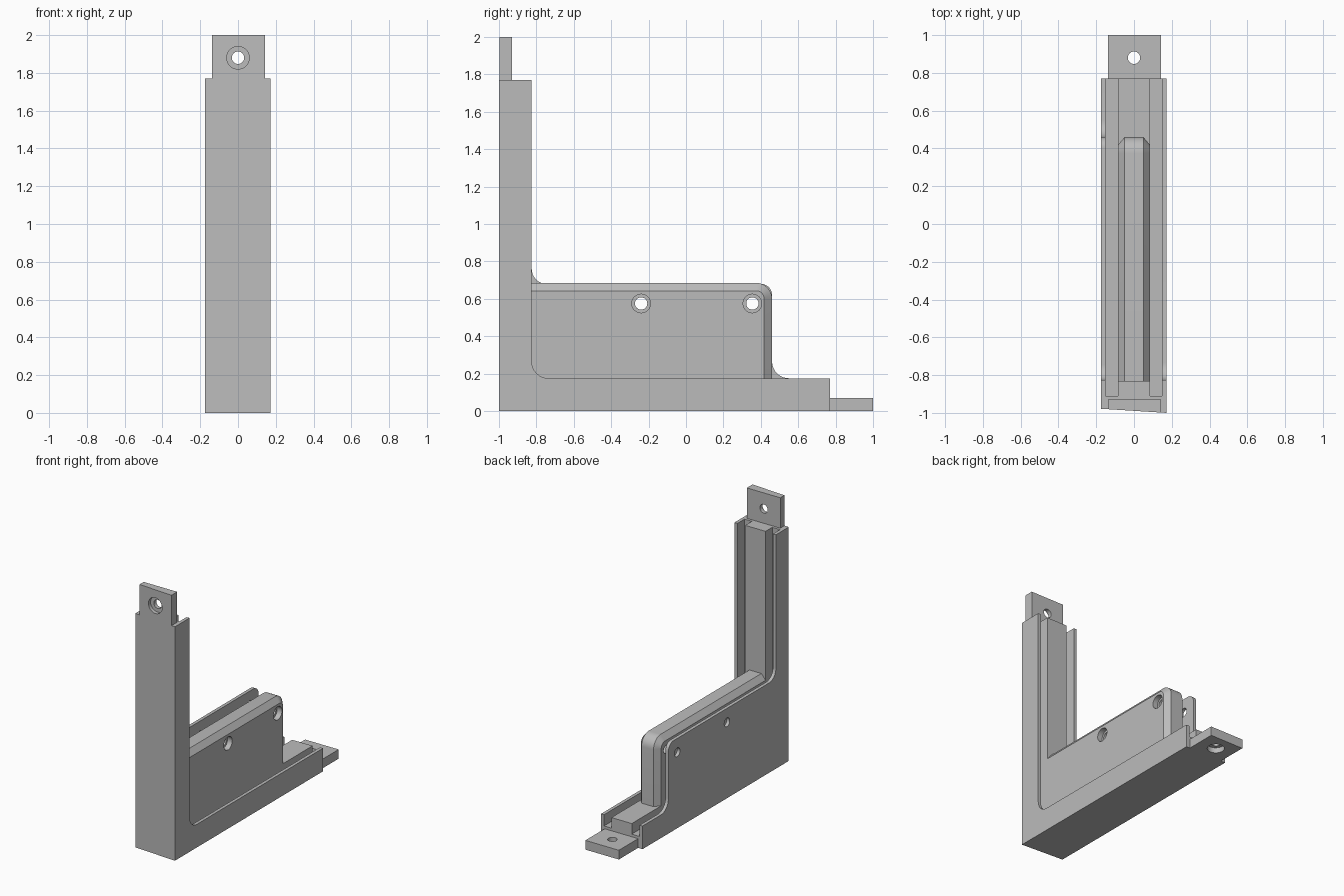
import bpy, bmesh, math
from mathutils import Vector, Matrix

cube = bpy.data.objects.get("Cube")
if cube:
    bpy.data.objects.remove(cube, do_unlink=True)

grey = bpy.data.materials.new("plain grey")
grey.use_nodes = True
COLOUR = (0.5, 0.5, 0.5, 1)
grey.diffuse_color = COLOUR
grey.node_tree.nodes["Principled BSDF"].inputs["Base Color"].default_value = COLOUR

LEFT, RIGHT = -0.175, 0.172      # outer sides
WALL = 0.025                     # side wall thickness
LEG, END = 0.175, 1.77           # leg depth and leg length
FLOOR = 0.09                     # back plate thickness


def rounded(corners, steps=8):
    """Outline from (y, z, radius) corners, with right-angle corners filleted."""
    out = []
    for i, (y, z, r) in enumerate(corners):
        p = Vector((y, z))
        if r == 0:
            out.append(p)
            continue
        d1 = (Vector(corners[i - 1][:2]) - p).normalized()
        d2 = (Vector(corners[(i + 1) % len(corners)][:2]) - p).normalized()
        c = p + r * (d1 + d2)
        for k in range(steps + 1):
            t = math.pi / 2 * k / steps
            out.append(c - r * (d2 * math.cos(t) + d1 * math.sin(t)))
    return out


def loft(name, sections):
    """Solid through (x, outline) sections along x."""
    bm = bmesh.new()
    rings = [[bm.verts.new((x, p.x, p.y)) for p in outline] for x, outline in sections]
    for a, b in zip(rings, rings[1:]):
        for i in range(len(a)):
            j = (i + 1) % len(a)
            bm.faces.new((a[i], a[j], b[j], b[i]))
    bm.faces.new(rings[0])
    bm.faces.new(rings[-1][::-1])
    # The front tapers back slightly towards the right-hand side
    for v in bm.verts:
        if v.co.y < -0.99:
            v.co.y = -1 + 0.022 * (RIGHT - v.co.x) / (RIGHT - LEFT)
    bmesh.ops.recalc_face_normals(bm, faces=bm.faces)
    mesh = bpy.data.meshes.new(name)
    bm.to_mesh(mesh)
    bm.free()
    mesh.materials.append(grey)
    obj = bpy.data.objects.new(name, mesh)
    bpy.context.collection.objects.link(obj)
    return obj


def prism(name, x0, x1, corners):
    outline = rounded(corners)
    return loft(name, [(x0, outline), (x1, outline)])


def drill(obj, centre, axis, radius, depth):
    """Cut a round hole of the given depth, centred on a point."""
    bm = bmesh.new()
    turn = Vector((0, 0, 1)).rotation_difference(Vector(axis)).to_matrix().to_4x4()
    bmesh.ops.create_cone(bm, cap_ends=True, segments=24, radius1=radius, radius2=radius,
                          depth=depth, matrix=Matrix.Translation(centre) @ turn)
    mesh = bpy.data.meshes.new("cutter")
    bm.to_mesh(mesh)
    bm.free()
    cutter = bpy.data.objects.new("cutter", mesh)
    cutter.hide_render = True
    bpy.context.collection.objects.link(cutter)
    mod = obj.modifiers.new("hole", 'BOOLEAN')
    mod.operation, mod.solver, mod.object = 'DIFFERENCE', 'EXACT', cutter
    evaluated = obj.evaluated_get(bpy.context.evaluated_depsgraph_get())
    result = bpy.data.meshes.new_from_object(evaluated)
    obj.modifiers.clear()
    obj.data = result
    bpy.data.objects.remove(cutter, do_unlink=True)


def angle_outline(depth, radius, end=END, start=0.0):
    """L-shaped outline of both legs."""
    s = start
    return [(s - 1, s, 0), (end - 1, s, 0), (end - 1, depth, 0),
            (depth - 1, depth, radius), (depth - 1, end, 0), (s - 1, end, 0)]


parts = []
# Back plate of both legs, and the rib down their middle
parts.append(prism("base_plate", LEFT + WALL, RIGHT - WALL, angle_outline(FLOOR, 0)))
parts.append(prism("centre_rib", -0.085, 0.085, angle_outline(LEG - 0.005, 0, END, 0.05)))

# Low wall on one side, tall stepped wall on the other
parts.append(prism("low_wall", RIGHT - WALL, RIGHT, angle_outline(LEG, 0.09)))
tall_wall = prism("tall_wall", LEFT, LEFT + WALL, [
    (-1, 0, 0), (END - 1, 0, 0), (END - 1, LEG, 0), (0.46, LEG, 0.09),
    (0.46, 0.68, 0.06), (LEG - 1, 0.68, 0.08), (LEG - 1, END, 0), (-1, END, 0)])
parts.append(tall_wall)


# Raised block with chamfered, rounded rim
def block_outline(inset):
    return rounded([(-0.93, 0.05, 0), (0.46 - inset, 0.05, 0),
                    (0.46 - inset, 0.685 - inset, 0.085 - inset), (-0.93, 0.685 - inset, 0)])


block = loft("raised_block", [(-0.085, block_outline(0.042)), (-0.05, block_outline(0)),
                              (0.05, block_outline(0)), (0.085, block_outline(0.042))])
parts.append(block)

# Screw holes through the block and tall wall
for y in (-0.24, 0.355):
    drill(block, (0.085, y, 0.575), (1, 0, 0), 0.05, 0.08)
    for obj in (block, tall_wall):
        drill(obj, (0, y, 0.575), (1, 0, 0), 0.033, 1)

# Mounting tabs with counterbored holes at the end of each leg
top_tab = prism("top_tab", -0.138, 0.142,
                [(-1, 1.7, 0), (-0.93, 1.7, 0), (-0.93, 2, 0), (-1, 2, 0)])
drill(top_tab, (0, -1, 1.88), (0, 1, 0), 0.06, 0.08)
drill(top_tab, (0, -1, 1.88), (0, 1, 0), 0.033, 1)
end_tab = prism("end_tab", -0.138, 0.142,
                [(0.7, 0, 0), (1, 0, 0), (1, 0.07, 0), (0.7, 0.07, 0)])
drill(end_tab, (0, 0.88, 0), (0, 0, 1), 0.06, 0.08)
drill(end_tab, (0, 0.88, 0), (0, 0, 1), 0.033, 1)
parts += [top_tab, end_tab]

# Smooth the fillets and holes, keep the edges sharp
bpy.ops.object.select_all(action='DESELECT')
for obj in parts:
    obj.select_set(True)
bpy.context.view_layer.objects.active = parts[0]
bpy.ops.object.shade_smooth_by_angle(angle=math.radians(30))
